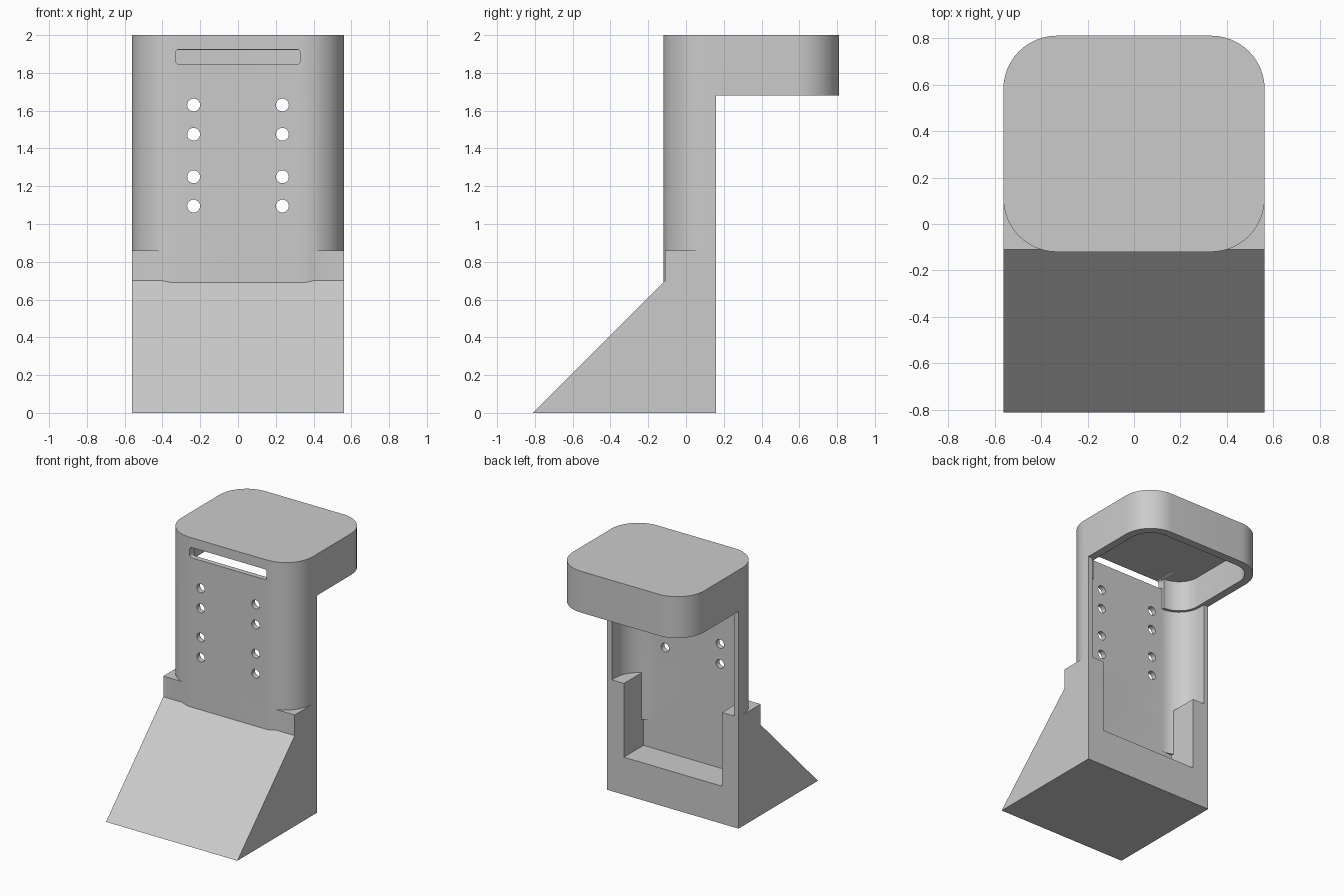
import bpy
import bmesh
import math

cube = bpy.data.objects.get("Cube")
if cube:
    bpy.data.objects.remove(cube, do_unlink=True)

grey = bpy.data.materials.new("plain grey")
grey.use_nodes = True
COLOUR = (0.6, 0.6, 0.6, 1)
grey.diffuse_color = COLOUR
grey.node_tree.nodes["Principled BSDF"].inputs["Base Color"].default_value = COLOUR

HALF, FRONT, BACK, RADIUS = 0.562, -0.12, 0.81, 0.23
REAR, TOP, HEAD, SHOULDER = 0.16, 2.0, 1.68, 0.86


def prism(name, points, offset):
    """Extrude a closed 3D outline along an offset vector."""
    bm = bmesh.new()
    face = bm.faces.new([bm.verts.new(p) for p in points])
    new = bmesh.ops.extrude_face_region(bm, geom=[face])["geom"]
    bmesh.ops.translate(bm, vec=offset, verts=[v for v in new if isinstance(v, bmesh.types.BMVert)])
    bmesh.ops.recalc_face_normals(bm, faces=bm.faces)
    mesh = bpy.data.meshes.new(name)
    bm.to_mesh(mesh)
    bm.free()
    mesh.materials.append(grey)
    obj = bpy.data.objects.new(name, mesh)
    bpy.context.collection.objects.link(obj)
    return obj


def rounded(x, a, b, r, steps=12):
    """Rounded rectangle outline from -x to x and a to b."""
    centres = [(x - r, b - r), (r - x, b - r), (r - x, a + r), (x - r, a + r)]
    return [(cx + r * math.cos(t), cy + r * math.sin(t))
            for i, (cx, cy) in enumerate(centres)
            for t in [(i + k / steps) * math.pi / 2 for k in range(steps + 1)]]


def shell(name, inset, low, high):
    outline = rounded(HALF - inset, FRONT + inset, BACK - inset, RADIUS - inset)
    return prism(name, [(x, y, low) for x, y in outline], (0, 0, high - low))


def box(name, x, y0, y1, z0, z1):
    return prism(name, [(-x, y0, z0), (x, y0, z0), (x, y1, z0), (-x, y1, z0)], (0, 0, z1 - z0))


def combine(target, other, operation):
    mod = target.modifiers.new(operation, "BOOLEAN")
    mod.operation, mod.solver, mod.object = operation, "EXACT", other
    bpy.context.view_layer.objects.active = target
    bpy.ops.object.modifier_apply(modifier=mod.name)
    bpy.data.objects.remove(other, do_unlink=True)


# Rounded body: thin upright wall below, deeper-lipped hood above
stand = shell("phone_stand_body", 0, 0.5, TOP)
stand.name = "stand_body"
combine(stand, shell("wall_hollow", 0.04, 0.4, HEAD), "DIFFERENCE")
combine(stand, shell("hood_hollow", 0.062, HEAD - 0.1, 1.92), "DIFFERENCE")
combine(stand, box("rear_opening", 1, REAR, 1, 0.3, HEAD), "DIFFERENCE")

# Wedge base with a rear pocket between two side posts
step = -0.11
profile = [(-0.81, 0), (REAR, 0), (REAR, SHOULDER), (step, SHOULDER), (step, 0.70)]
base = prism("wedge_base", [(-HALF, y, z) for y, z in profile], (2 * HALF, 0, 0))
combine(base, box("rear_pocket", 0.42, -0.08, 1, 0.29, 1), "DIFFERENCE")
combine(stand, base, "UNION")

# Wide slot, relieved on the inside
slot = [(x, -0.3, z) for x, z in rounded(0.33, 1.845, 1.925, 0.02, 4)]
combine(stand, prism("slot_cutter", slot, (0, 0.35, 0)), "DIFFERENCE")
combine(stand, box("slot_relief", 0.33, -0.08, 0.1, HEAD - 0.05, 1.92), "DIFFERENCE")

# Two columns of mounting holes
for x in (-0.235, 0.235):
    for z in (1.095, 1.25, 1.475, 1.63):
        ring = [(x + 0.034 * math.cos(t), -0.3, z + 0.034 * math.sin(t))
                for t in [k * math.tau / 24 for k in range(24)]]
        combine(stand, prism("hole_cutter", ring, (0, 0.35, 0)), "DIFFERENCE")

bpy.ops.object.select_all(action="DESELECT")
stand.select_set(True)
bpy.context.view_layer.objects.active = stand
bpy.ops.object.shade_smooth_by_angle(angle=math.radians(30))
